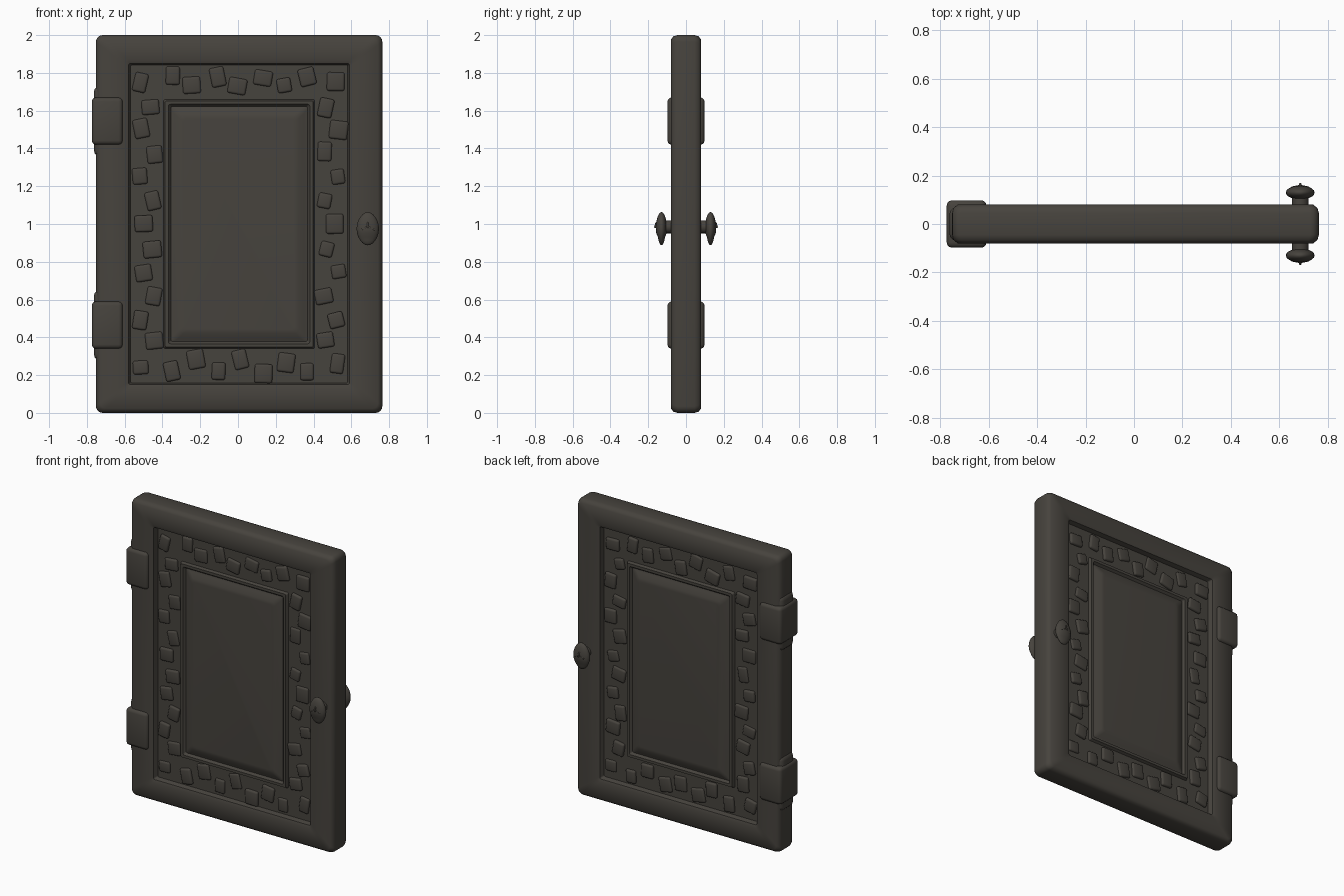
import bpy, bmesh, math, random
from mathutils import Matrix, Vector

random.seed(4)
if "Cube" in bpy.data.objects:
    bpy.data.objects.remove(bpy.data.objects["Cube"], do_unlink=True)

dark = bpy.data.materials.new("dark weathered brown")
dark.use_nodes = True
COLOUR = (0.062, 0.056, 0.047, 1)
dark.diffuse_color = COLOUR
bsdf = dark.node_tree.nodes["Principled BSDF"]
bsdf.inputs["Base Color"].default_value = COLOUR
bsdf.inputs["Roughness"].default_value = 0.9


def finish(bm, name, angle=40):
    """Turn a bmesh into a smooth-shaded object."""
    bmesh.ops.recalc_face_normals(bm, faces=bm.faces)
    mesh = bpy.data.meshes.new(name)
    bm.to_mesh(mesh)
    bm.free()
    mesh.materials.append(dark)
    obj = bpy.data.objects.new(name, mesh)
    bpy.context.collection.objects.link(obj)
    bpy.ops.object.select_all(action="DESELECT")
    obj.select_set(True)
    bpy.context.view_layer.objects.active = obj
    bpy.ops.object.shade_smooth_by_angle(angle=math.radians(angle))
    return obj


def ring(bm, half_x, half_z, y, radius):
    """Rounded rectangle of vertices facing along y."""
    verts = []
    for corner, (sx, sz) in enumerate(((1, 1), (-1, 1), (-1, -1), (1, -1))):
        for step in range(5):
            a = math.pi / 2 * (corner + step / 4)
            verts.append(bm.verts.new((0.006 + sx * (half_x - radius) + radius * math.cos(a), y,
                                       1 + sz * (half_z - radius) + radius * math.sin(a))))
    return verts


def box(bm, centre, size, bevel, turn=0):
    """Rounded block added to a bmesh."""
    place = Matrix.Translation(Vector(centre)) @ Matrix.Rotation(turn, 4, "Y") @ Matrix.Diagonal((*size, 1))
    verts = bmesh.ops.create_cube(bm, size=1, matrix=place)["verts"]
    edges = list({e for v in verts for e in v.link_edges})
    bmesh.ops.bevel(bm, geom=edges, offset=bevel, segments=3, profile=0.5, affect="EDGES")


# Door slab: frame, recessed channel, moulding and raised panel as nested rings
PROFILE = [  # half width, half height, depth, corner radius
    (0.758, 1.000, 0.045, 0.035), (0.752, 0.994, 0.066, 0.035),
    (0.735, 0.977, 0.080, 0.03), (0.605, 0.868, 0.080, 0.02),
    (0.585, 0.850, 0.073, 0.01), (0.575, 0.842, 0.042, 0.01),
    (0.400, 0.660, 0.042, 0.01), (0.392, 0.652, 0.060, 0.01),
    (0.374, 0.634, 0.060, 0.01), (0.362, 0.622, 0.044, 0.01),
    (0.345, 0.608, 0.050, 0.02), (0.315, 0.578, 0.066, 0.02),
    (0.295, 0.558, 0.068, 0.02)]
bm = bmesh.new()
rows = [ring(bm, hx, hz, y, r) for hx, hz, y, r in reversed(PROFILE)]
rows += [ring(bm, hx, hz, -y, r) for hx, hz, y, r in PROFILE]
for a, b in zip(rows, rows[1:]):
    for i in range(len(a)):
        j = (i + 1) % len(a)
        bm.faces.new((a[i], a[j], b[j], b[i]))
bm.faces.new(rows[0])
bm.faces.new(rows[-1])
finish(bm, "door_slab")

# Carved lumps running around the channel on both faces
for side, label in ((-1, "front"), (1, "back")):
    bm = bmesh.new()
    spots = [(sx * 0.487, 0.25 + 0.125 * i) for sx in (-1, 1) for i in range(13)]
    spots += [(-0.36 + 0.12 * i, z) for z in (0.245, 1.755) for i in range(7)]
    for n, (x, z) in enumerate(spots):
        shift = 0.028 if n % 2 else -0.028
        upright = abs(x) > 0.4
        x += (shift if upright else 0) + random.uniform(-0.012, 0.012)
        z += (0 if upright else shift) + random.uniform(-0.012, 0.012)
        size = (random.uniform(0.07, 0.1), random.uniform(0.026, 0.04), random.uniform(0.07, 0.105))
        box(bm, (0.006 + x, side * 0.04, z), size, 0.012, random.uniform(-0.25, 0.25))
    finish(bm, f"{label}_carving")

# Hinges wrapped around the edge
for z, label in ((0.465, "lower"), (1.545, "upper")):
    bm = bmesh.new()
    place = Matrix.Translation((-0.692, 0, z)) @ Matrix.Diagonal((0.164, 0.196, 0.25, 1))
    bmesh.ops.create_cube(bm, size=1, matrix=place)
    outer = [f for f in bm.faces if f.calc_center_median().x < -0.75]
    # Feathered ends on the outer edge
    res = bmesh.ops.extrude_discrete_faces(bm, faces=[])
    bmesh.ops.bevel(bm, geom=list(bm.edges), offset=0.022, segments=3, profile=0.5, affect="EDGES")
    finish(bm, f"{label}_hinge")
    bm = bmesh.new()
    box(bm, (-0.71, 0, z), (0.106, 0.14, 0.37), 0.03)
    finish(bm, f"{label}_hinge_edge")

# Handles: neck, drooping oval grip, ring detail and small curl
for side, label in ((-1, "front"), (1, "back")):
    bm = bmesh.new()
    place = Matrix.Translation((0.687, side * 0.095, 0.985)) @ Matrix.Rotation(math.pi / 2, 4, "X")
    bmesh.ops.create_cone(bm, cap_ends=True, segments=16, radius1=0.034, radius2=0.034, depth=0.07, matrix=place)
    finish(bm, f"{label}_handle_neck")
    bm = bmesh.new()
    place = Matrix.Translation((0.687, side * 0.13, 0.975)) @ Matrix.Diagonal((0.054, 0.029, 0.088, 1))
    bmesh.ops.create_uvsphere(bm, u_segments=20, v_segments=12, radius=1, matrix=place)
    for v in bm.verts:  # squared-off outline, lower end slimmer
        v.co.x = 0.687 + (v.co.x - 0.687) * (1.0 + 0.1 * math.cos((v.co.z - 0.975) * 18))
        if v.co.z < 0.95:
            v.co.y = side * (0.13 + (v.co.y * side - 0.13) * 0.75)
    finish(bm, f"{label}_handle_grip")
    curve = bpy.data.curves.new(f"{label}_handle_curl", "CURVE")
    curve.dimensions = "3D"
    curve.bevel_depth = 0.005
    curve.bevel_resolution = 2
    for points in ([(0, 0.14, 1.01), (0, 0.158, 1.005), (0, 0.165, 0.98)],
                   [(-0.035, 0.15, 0.97), (0, 0.157, 0.985), (0.035, 0.15, 0.97)]):
        spline = curve.splines.new("POLY")
        spline.points.add(len(points) - 1)
        for p, (x, y, z) in zip(spline.points, points):
            p.co = (0.687 + x, side * y, z, 1)
    curve.materials.append(dark)
    bpy.context.collection.objects.link(bpy.data.objects.new(f"{label}_handle_curl", curve))
